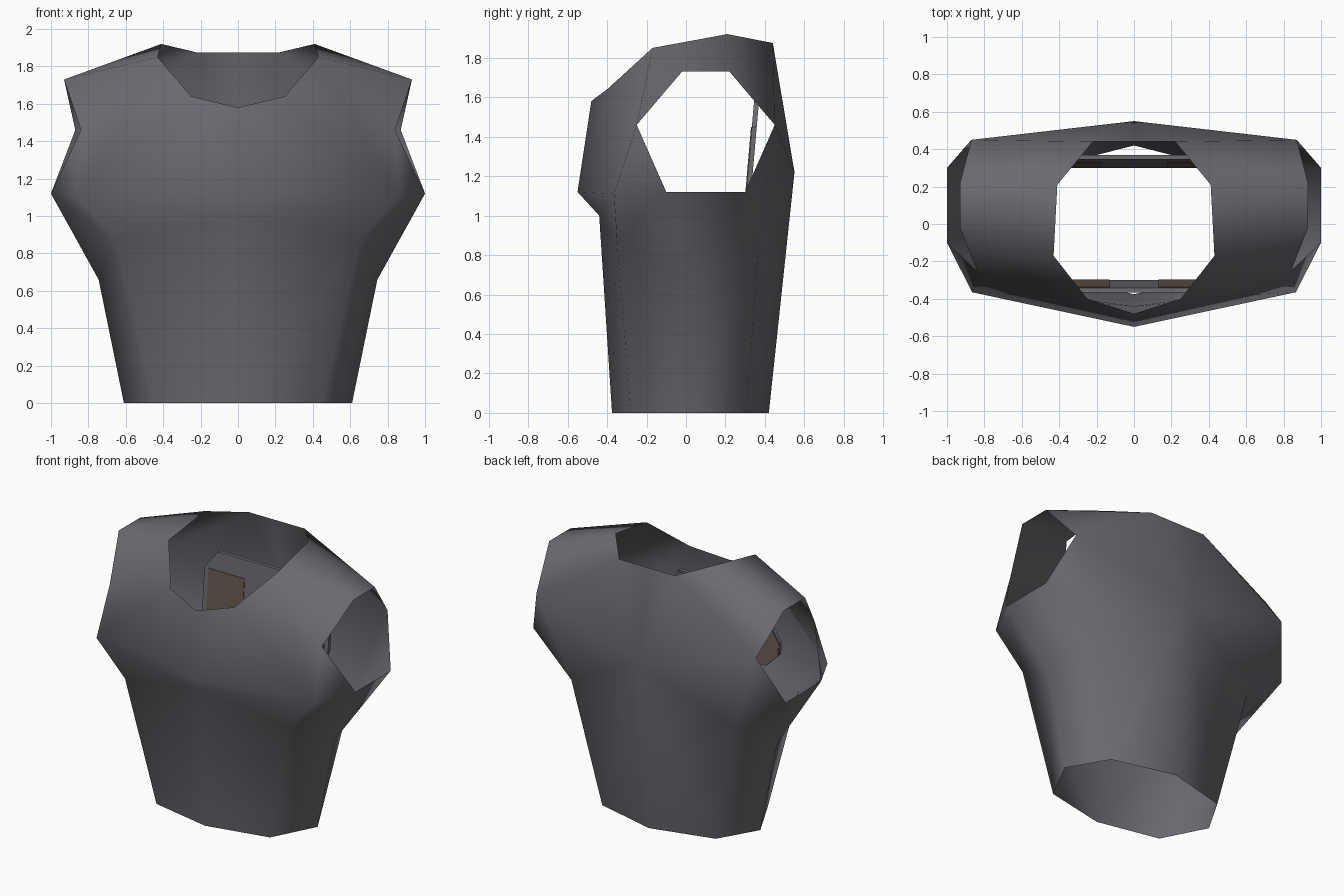
import bpy, bmesh, math
from mathutils import Vector

if "Cube" in bpy.data.objects:
    bpy.data.objects.remove(bpy.data.objects["Cube"])


def material(name, rgb):
    m = bpy.data.materials.new(name)
    m.diffuse_color = (*rgb, 1)
    m.use_nodes = True
    m.node_tree.nodes["Principled BSDF"].inputs["Base Color"].default_value = m.diffuse_color
    return m


GREY = material("dark_grey", (0.145, 0.145, 0.165))
BROWN = material("dull_brown", (0.13, 0.10, 0.075))


def make_object(name, bm, mat):
    me = bpy.data.meshes.new(name)
    bm.to_mesh(me)
    bm.free()
    ob = bpy.data.objects.new(name, me)
    bpy.context.collection.objects.link(ob)
    me.materials.append(mat)
    return ob


def smooth(ob, degrees):
    bpy.ops.object.select_all(action='DESELECT')
    ob.select_set(True)
    bpy.context.view_layer.objects.active = ob
    bpy.ops.object.shade_smooth_by_angle(angle=math.radians(degrees))


def mirror_geometry(bm):
    # copy the half across x = 0 and weld the centre line
    copy = bmesh.ops.duplicate(bm, geom=bm.verts[:] + bm.edges[:] + bm.faces[:])["geom"]
    for v in copy:
        if isinstance(v, bmesh.types.BMVert):
            v.co.x = -v.co.x
    bmesh.ops.reverse_faces(bm, faces=[f for f in copy if isinstance(f, bmesh.types.BMFace)])
    bmesh.ops.remove_doubles(bm, verts=bm.verts[:], dist=0.001)


# Torso shell: half of an open low-poly shell, mirrored
hem = [(0, -.375, 0), (.45, -.28, 0), (.61, .03, 0), (.45, .305, 0), (0, .42, 0)]
waist = [(0, -.44, 1.0), (.65, -.35, .87), (.745, .03, .66), (.65, .37, .87), (0, .55, 1.22)]
chest = [(0, -.55, 1.12), (.865, -.365, 1.11)]
# armhole: lower front, lower back, back, top back, top front, front
arm = [(1, -.10, 1.12), (1, .30, 1.12), (.87, .45, 1.46),
       (.93, .22, 1.73), (.93, -.02, 1.73), (.84, -.25, 1.46)]
neck = [(0, -.48, 1.58), (.25, -.40, 1.64), (.43, -.17, 1.85), (.41, .21, 1.92), (.22, .44, 1.875),
        (0, .44, 1.875)]

bm = bmesh.new()
H, W, C, A, N = [[bm.verts.new(p) for p in ring] for ring in (hem, waist, chest, arm, neck)]
for i in range(4):                                   # lower body
    bm.faces.new((H[i], H[i + 1], W[i + 1], W[i]))
for face in (
    (W[0], W[1], C[1], C[0]),                        # step under the chest
    (W[1], W[2], A[0], C[1]), (W[2], W[3], A[1], A[0]),   # under the arm
    (W[3], A[2], A[1]), (W[3], W[4], A[2]),          # back flank
    (C[0], C[1], N[1], N[0]), (C[1], A[5], N[2], N[1]), (C[1], A[0], A[5]),  # chest
    (A[5], A[4], N[2]), (A[4], A[3], N[3], N[2]), (A[3], A[2], N[4], N[3]),  # shoulder
    (A[2], W[4], N[4]), (W[4], N[5], N[4]),          # upper back
):
    bm.faces.new(face)
mirror_geometry(bm)
bmesh.ops.recalc_face_normals(bm, faces=bm.faces[:])
shell = make_object("torso_shell", bm, GREY)
smooth(shell, 60)


# Leaning inner plates, given as an outline in x and z
def plate(name, outline, side, inset, thick, mat, mirrored=False):
    bm = bmesh.new()
    for sx in ((1, -1) if mirrored else (1,)):
        layers = []
        for d in (0, thick):
            layers.append([bm.verts.new((sx * x, side * (.305 + .087 * (z - 1.12) + inset + d), z))
                           for x, z in outline])
        a, b = layers
        bm.faces.new(a)
        bm.faces.new(b[::-1])
        for i in range(len(a)):
            j = (i + 1) % len(a)
            bm.faces.new((a[i], b[i], b[j], a[j]))
    bmesh.ops.recalc_face_normals(bm, faces=bm.faces[:])
    return make_object(name, bm, mat)


def symmetric(half):
    return half + [(-x, z) for x, z in reversed(half)]


plate("back_inner_plate", symmetric([(.48, 1.06), (.50, 1.12), (.50, 1.45), (.40, 1.58)]),
      1, 0, .025, GREY)
plate("front_inner_plate", symmetric([(.42, 1.0), (.52, 1.10), (.52, 1.18), (.30, 1.48)]),
      -1, .005, .025, GREY)
# Brown pads on the inner plates
plate("back_pads", [(.18, 1.10), (.465, 1.10), (.465, 1.45), (.18, 1.45)],
      1, -.004, .004, BROWN, True)
plate("front_pads", [(.13, 1.01), (.42, 1.01), (.515, 1.10), (.515, 1.18), (.30, 1.47), (.13, 1.47)],
      -1, .001, .004, BROWN, True)
